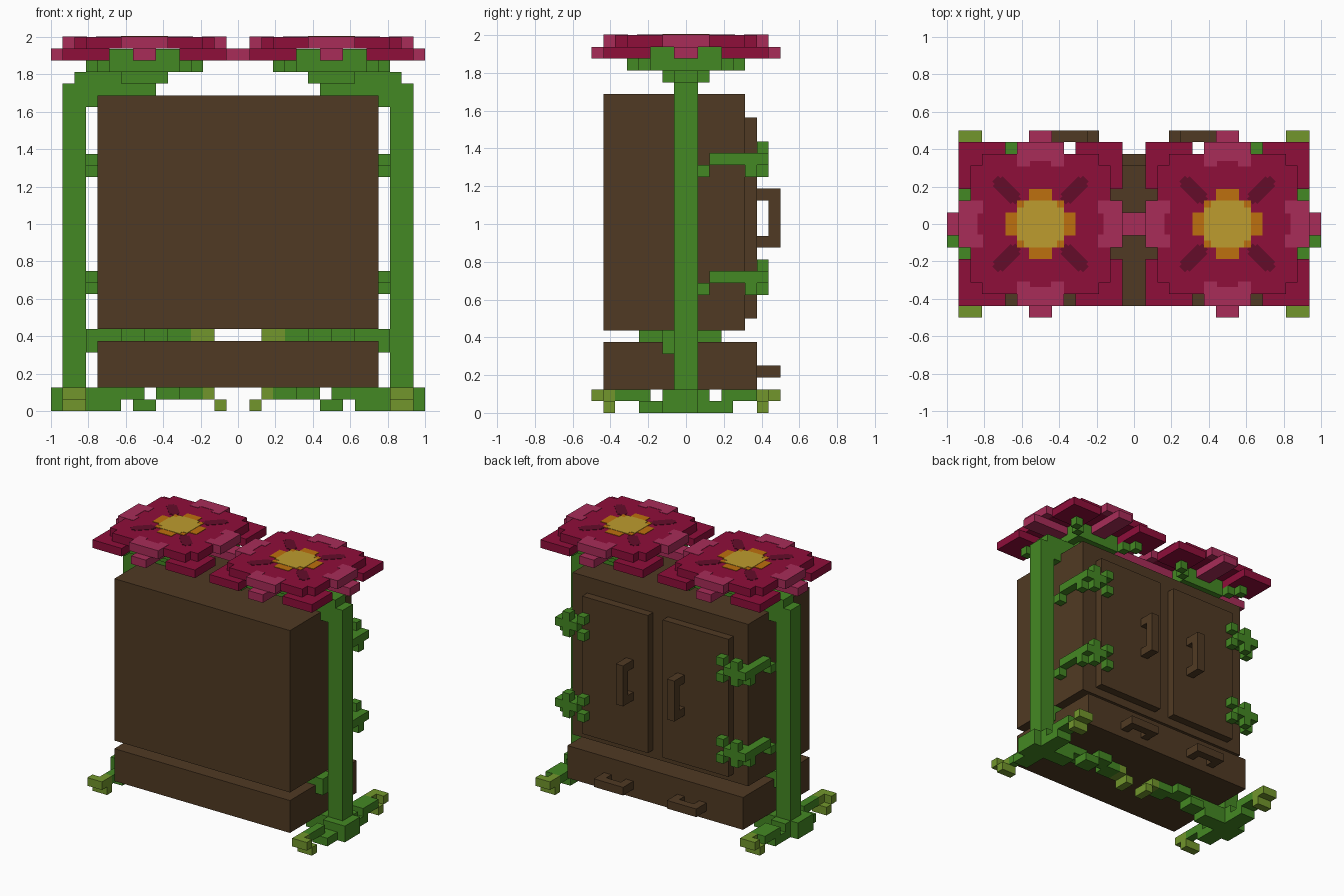
import bpy, bmesh
from mathutils import Matrix, Vector

U = 1 / 16  # one block of the grid

cube = bpy.data.objects.get("Cube")
if cube:
    bpy.data.objects.remove(cube)


def material(name, rgb):
    lin = [((c / 255 + 0.055) / 1.055) ** 2.4 for c in rgb] + [1]
    m = bpy.data.materials.new(name)
    m.use_nodes = True
    m.diffuse_color = lin
    m.node_tree.nodes["Principled BSDF"].inputs["Base Color"].default_value = lin
    return m


WOOD = material("dark wood", (80, 58, 35))
GREEN = material("stem green", (68, 136, 35))
TIP = material("tip green", (114, 150, 44))
RED = material("petal crimson", (143, 14, 58))
PINK = material("petal pink", (168, 44, 88))
DARK = material("petal maroon", (100, 12, 42))
ORANGE = material("orange", (190, 112, 14))
YELLOW = material("yellow", (190, 156, 46))


def build(name, mat, boxes, mirror=True, turn=0, center=(0, 0)):
    """Boxes are (x0, x1, y0, y1, z0, z1) in blocks, optionally turned about a center."""
    bm = bmesh.new()
    for x0, x1, y0, y1, z0, z1 in boxes:
        size = Matrix.Diagonal((x1 - x0, y1 - y0, z1 - z0, 1))
        mid = Vector((x0 + x1, y0 + y1, z0 + z1)) / 2
        bmesh.ops.create_cube(bm, size=1, matrix=Matrix.Translation(mid) @ size)
    bmesh.ops.rotate(bm, verts=bm.verts, matrix=Matrix.Rotation(turn, 3, 'Z'))
    bmesh.ops.translate(bm, verts=bm.verts, vec=(*center, 0))
    bmesh.ops.scale(bm, verts=bm.verts, vec=(U, U, U))
    me = bpy.data.meshes.new(name)
    bm.to_mesh(me)
    bm.free()
    me.materials.append(mat)
    ob = bpy.data.objects.new(name, me)
    bpy.context.collection.objects.link(ob)
    if mirror:
        ob.modifiers.new("Mirror", 'MIRROR')
    return ob


# Cabinet
build("cabinet_body", WOOD, [(-12, 12, -7, 5, 7, 27)], mirror=False)
build("drawer_box", WOOD, [(-12, 12, -7, 6, 2, 6)], mirror=False)
build("doors", WOOD, [(1, 10, 5, 6, 8, 25)])
build("door_handles", WOOD, [(3, 4, 7, 8, 14, 19), (3, 4, 6, 7, 14, 15), (3, 4, 6, 7, 18, 19)])
build("drawer_handles", WOOD, [(3, 7, 7, 8, 3, 4), (3, 4, 6, 7, 3, 4), (6, 7, 6, 7, 3, 4)])

# Stems and their bends under the flowers
build("stems", GREEN, [(13, 15, -1, 1, 0, 28), (12, 13, -1, 1, 26, 27),
                       (7, 14, -1, 1, 27, 28), (8, 14, -1, 1, 28, 29)])

# Tendrils that hold the doors like hinges
for label, z in (("lower", 10), ("upper", 20)):
    build(label + "_tendrils", GREEN, [
        (12, 13, 1, 2, z, z + 1), (12, 13, 2, 7, z + 1, z + 2),
        (12, 13, 5, 6, z, z + 1), (10, 12, 5, 7, z + 1, z + 2),
        (11, 12, 6, 7, z + 2, z + 3), (11, 12, 6, 7, z, z + 1),
        (9, 10, 6, 7, z + 2, z + 3), (9, 10, 6, 7, z, z + 1)])

# Vine in the gap above the drawer
build("gap_vine", GREEN, [(12, 13, -2, 0, 5, 7), (9, 12, -2, 0, 6, 7), (8, 10, -4, -1, 6, 7),
                          (6, 9, -1, 1, 6, 7), (5, 7, 0, 3, 6, 7), (4, 5, 0, 2, 6, 7)])
build("gap_vine_tip", TIP, [(2, 4, 0, 1, 6, 7)])

# Roots on the floor
build("side_roots", GREEN, [
    (13, 15, -4, 4, 0, 1), (13, 14, -6, -3, 1, 2), (14, 15, 3, 6, 1, 2),
    (13, 14, 3, 6, 1, 2), (13, 15, -2, 2, 1, 2), (15, 16, -2, 1, 0, 2),
    (10, 13, -1, 1, 0, 1)])
build("inner_roots", GREEN, [(8, 13, -1, 1, 1, 2), (7, 9, 0, 2, 0, 1),
                             (5, 7, 0, 2, 1, 2), (3, 5, -1, 1, 1, 2)])
build("inner_root_tips", TIP, [(2, 3, -1, 1, 1, 2), (1, 2, -1, 1, 0, 1)])
build("side_root_tips", TIP, [b for s in (-1, 1) for b in (
    (13, 15, min(s * 7, s * 8), max(s * 7, s * 8), 1, 2),
    (13, 15, min(s * 6, s * 7), max(s * 6, s * 7), 0, 1),
    (13, 14, min(s * 6, s * 7), max(s * 6, s * 7), 1, 2))])

# Flowers: sepals, crown, then four turned sets of petals
C = (8, 0)
build("sepals", GREEN, [(-3, 3, -3, 3, 29, 30.98), (-2, 2, -2, 2, 28, 29)], center=C)
build("flower_crown", RED, [(-5, 5, -6, 6, 31, 32), (-6, 6, -5, 5, 31, 32)], center=C)
top = 32
for i in range(4):
    a = i * 1.5707963
    build(f"corner_petal_{i}", RED, [(3, 7, 3, 7, 30, 31)], turn=a, center=C)
    build(f"sepal_tip_{i}", GREEN, [(4, 5, 4, 5, 29, 30), (3, 4, 3, 4, 29, 30)], turn=a, center=C)
    build(f"pink_petal_{i}", PINK, [(6, 7, -2, 2, 31, 32), (3, 8, -1, 1, 30, 31)], turn=a, center=C)
    # Painted patches
    build(f"pink_patch_{i}", PINK, [(5.4, 7, -2, 2, top, top + .04),
                                    (4.9, 5.4, -2, -.9, top, top + .04),
                                    (4.9, 5.4, .9, 2, top, top + .04)], turn=a, center=C)
    build(f"maroon_spot_{i}", DARK, [(3, 5.2, -.6, .6, top, top + .04),
                                     (2.7, 5.5, -.35, .35, top, top + .04)],
          turn=a + .7853982, center=C)


def plus(r, z):
    return [(-r, r, -r + 2, r - 2, top, z), (-r + 2, r - 2, -r, r, top, z),
            (-r + 1, r - 1, -r + 1, r - 1, top, z)]


build("flower_ring", ORANGE, plus(3, top + .06), center=C)
build("flower_heart", YELLOW, [(-2, 2, -1.4, 1.4, top, top + .1),
                               (-1.4, 1.4, -2, 2, top, top + .1)], center=C)
